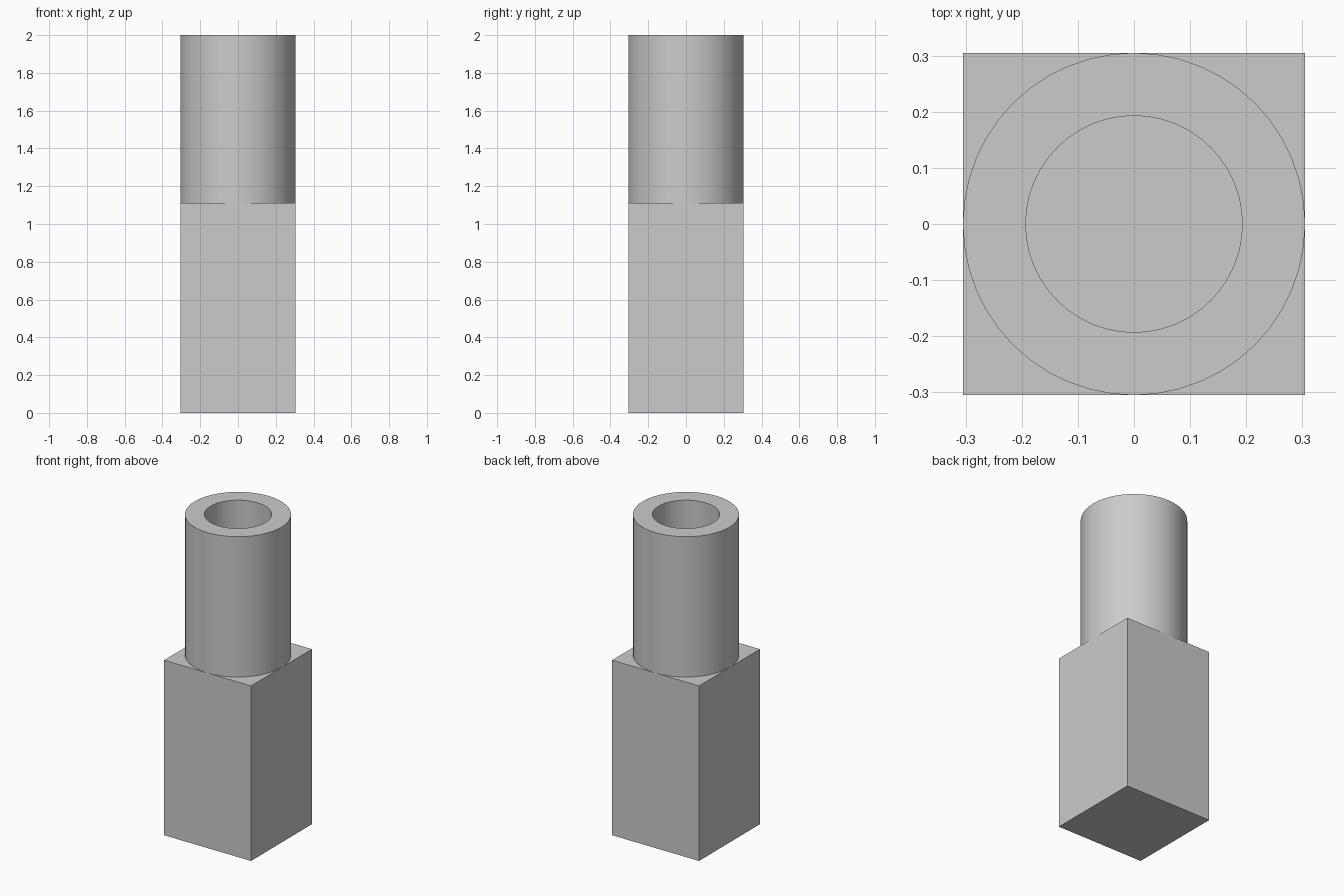
import bpy
import bmesh
import math

old = bpy.data.objects.get("Cube")
if old:
    bpy.data.objects.remove(old, do_unlink=True)

HALF = 0.305      # half width of the block, also the tube radius
BORE = 0.193      # bore radius
JOINT = 1.11      # height where the tube meets the block
TOP = 2.0
SIDES = 48

grey = bpy.data.materials.new("plain grey")
grey.use_nodes = True
colour = (0.6, 0.6, 0.6, 1)
grey.diffuse_color = colour
grey.node_tree.nodes["Principled BSDF"].inputs["Base Color"].default_value = colour


def add_object(name, bm):
    bmesh.ops.recalc_face_normals(bm, faces=bm.faces)
    mesh = bpy.data.meshes.new(name)
    bm.to_mesh(mesh)
    bm.free()
    mesh.materials.append(grey)
    obj = bpy.data.objects.new(name, mesh)
    bpy.context.collection.objects.link(obj)
    return obj


# Square block
bm = bmesh.new()
bmesh.ops.create_cube(bm, size=1)
for v in bm.verts:
    v.co.x *= 2 * HALF
    v.co.y *= 2 * HALF
    v.co.z = (v.co.z + 0.5) * JOINT
add_object("square_block", bm)

# Hollow tube, its profile spun around the vertical axis
bm = bmesh.new()
profile = [(HALF, JOINT), (HALF, TOP), (BORE, TOP), (BORE, JOINT)]
verts = [bm.verts.new((r, 0, z)) for r, z in profile]
edges = [bm.edges.new(pair) for pair in zip(verts, verts[1:])]
bmesh.ops.spin(bm, geom=verts + edges, cent=(0, 0, 0), axis=(0, 0, 1),
               angle=2 * math.pi, steps=SIDES, use_merge=True)
bmesh.ops.remove_doubles(bm, verts=bm.verts, dist=0.0001)
tube = add_object("round_tube", bm)

# Recalculated normals must point out of the wall
outer = max(tube.data.polygons, key=lambda p: p.center.xy.length)
if outer.normal.xy.dot(outer.center.xy) < 0:
    tube.data.flip_normals()

bpy.ops.object.select_all(action='DESELECT')
tube.select_set(True)
bpy.context.view_layer.objects.active = tube
bpy.ops.object.shade_smooth_by_angle(angle=math.radians(30))
